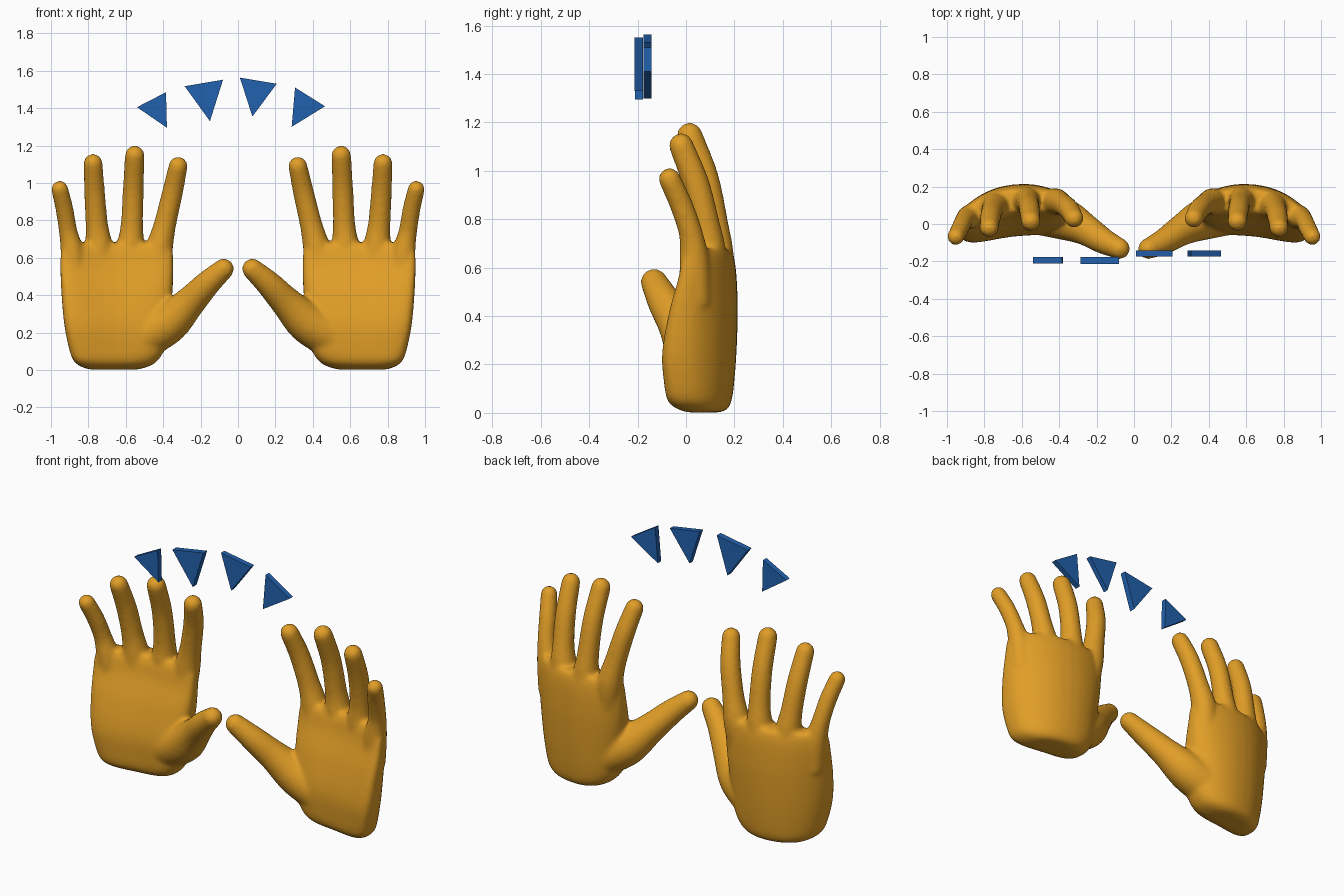
import bpy, bmesh
from math import cos, sin, pi, copysign
from mathutils import Vector

cube = bpy.data.objects.get("Cube")
if cube:
    bpy.data.objects.remove(cube, do_unlink=True)


def material(name, rgb):
    m = bpy.data.materials.new(name)
    m.use_nodes = True
    m.diffuse_color = (*rgb, 1)
    m.node_tree.nodes["Principled BSDF"].inputs["Base Color"].default_value = (*rgb, 1)
    return m


skin = material("golden skin", (0.75, 0.34, 0.02))
blue = material("blue", (0.016, 0.12, 0.42))


def smooth_rows(rows, steps=6):
    """Catmull-Rom interpolation of any tuples."""
    p = [Vector(r) for r in rows]
    p = [p[0] * 2 - p[1]] + p + [p[-1] * 2 - p[-2]]
    out = []
    for i in range(1, len(p) - 2):
        a, b, c, d = p[i - 1:i + 3]
        for s in range(steps):
            t = s / steps
            out.append(0.5 * (2 * b + (c - a) * t + (2 * a - 5 * b + 4 * c - d) * t**2
                              + (3 * b - a - 3 * c + d) * t**3))
    return out + [p[-2]]


def loft(bm, rings):
    loops = [[bm.verts.new(co) for co in ring] for ring in rings]
    n = len(loops[0])
    for a, b in zip(loops, loops[1:]):
        for i in range(n):
            j = (i + 1) % n
            bm.faces.new((a[i], a[j], b[j], b[i]))
    bm.faces.new(loops[0][::-1])
    bm.faces.new(loops[-1])


def digit(bm, rows):
    """Tapered tube through (x, y, z, radius) with a round tip."""
    pts = smooth_rows(rows)
    centres = [Vector(p[:3]) for p in pts]
    rings = []
    for i, (c, p) in enumerate(zip(centres, pts)):
        axis = (centres[min(i + 1, len(pts) - 1)] - centres[max(i - 1, 0)]).normalized()
        u = axis.cross(Vector((0, 1, 0))).normalized()
        v = axis.cross(u)
        rings.append([c + p[3] * (u * cos(k * pi / 12) + v * sin(k * pi / 12))
                      for k in range(24)])
    loft(bm, rings)
    tip = bmesh.ops.create_uvsphere(bm, u_segments=24, v_segments=16, radius=pts[-1][3])
    bmesh.ops.translate(bm, verts=tip["verts"], vec=centres[-1])


def palm(bm, rows):
    """Rounded, arched slices from (z, inner x, outer x, front y, back y)."""
    rings = []
    for z, x0, x1, y0, y1 in smooth_rows(rows):
        ring = []
        for k in range(48):
            c, s = cos(k * pi / 24), sin(k * pi / 24)
            x = (x0 + x1) / 2 + (x1 - x0) / 2 * copysign(abs(c)**0.75, c)
            y = (y0 + y1) / 2 + (y1 - y0) / 2 * copysign(abs(s)**0.75, s)
            arch = 0.85 if x > 0.58 else 0.5
            ring.append((x, y - arch * (x - 0.58)**2, z))
        rings.append(ring)
    loft(bm, rings)


PALM = [(0.002, 0.54, 0.79, 0.02, 0.15), (0.018, 0.48, 0.84, -0.02, 0.175),
        (0.05, 0.43, 0.88, -0.05, 0.19), (0.12, 0.39, 0.905, -0.06, 0.2),
        (0.25, 0.37, 0.93, -0.06, 0.21), (0.42, 0.35, 0.945, -0.02, 0.215),
        (0.56, 0.345, 0.95, 0.03, 0.21), (0.64, 0.35, 0.945, 0.05, 0.2),
        (0.68, 0.37, 0.92, 0.07, 0.185)]
DIGITS = [
    # index, middle, ring, little finger, thumb
    [(0.44, 0.11, 0.5, 0.07), (0.42, 0.12, 0.65, 0.072), (0.39, 0.11, 0.78, 0.06),
     (0.35, 0.08, 0.95, 0.056), (0.32, 0.03, 1.09, 0.051)],
    [(0.58, 0.12, 0.5, 0.07), (0.575, 0.125, 0.65, 0.073), (0.567, 0.115, 0.78, 0.06),
     (0.56, 0.08, 0.97, 0.056), (0.552, 0.015, 1.147, 0.053)],
    [(0.735, 0.09, 0.5, 0.07), (0.742, 0.095, 0.65, 0.073), (0.755, 0.08, 0.78, 0.06),
     (0.767, 0.04, 0.95, 0.056), (0.775, -0.02, 1.105, 0.051)],
    [(0.87, 0.04, 0.45, 0.065), (0.885, 0.035, 0.62, 0.063), (0.908, 0.02, 0.74, 0.05),
     (0.928, -0.02, 0.86, 0.048), (0.953, -0.068, 0.967, 0.046)],
    [(0.5, 0.06, 0.18, 0.12), (0.37, 0.025, 0.255, 0.112), (0.26, -0.03, 0.36, 0.085),
     (0.165, -0.09, 0.46, 0.07), (0.077, -0.132, 0.54, 0.056)],
]


def hand(name, side):
    bm = bmesh.new()
    palm(bm, PALM)
    for rows in DIGITS:
        digit(bm, rows)
    bmesh.ops.scale(bm, verts=bm.verts, vec=(side, 1, 1))
    bmesh.ops.recalc_face_normals(bm, faces=bm.faces)
    me = bpy.data.meshes.new(name)
    bm.to_mesh(me)
    bm.free()
    me.materials.append(skin)
    ob = bpy.data.objects.new(name, me)
    bpy.context.collection.objects.link(ob)
    # Fuse the parts and soften the webbing
    fuse = ob.modifiers.new("fuse", 'REMESH')
    fuse.mode = 'VOXEL'
    fuse.voxel_size = 0.011
    fuse.use_smooth_shade = True
    soft = ob.modifiers.new("soften", 'SMOOTH')
    soft.factor = 0.5
    soft.iterations = 12


hand("left_hand", 1)
hand("right_hand", -1)


def plate(name, corners, y0, y1):
    """Flat triangular plate from front outline (x, z) corners."""
    bm = bmesh.new()
    loft(bm, [[(x, y, z) for x, z in corners] for y in (y0, y1)])
    bmesh.ops.recalc_face_normals(bm, faces=bm.faces)
    me = bpy.data.meshes.new(name)
    bm.to_mesh(me)
    bm.free()
    me.materials.append(blue)
    bpy.context.collection.objects.link(bpy.data.objects.new(name, me))


# Arc of triangles above the hands
plate("outer_right_triangle", [(-0.54, 1.405), (-0.385, 1.485), (-0.38, 1.295)], -0.21, -0.177)
plate("inner_right_triangle", [(-0.285, 1.517), (-0.08, 1.552), (-0.15, 1.33)], -0.213, -0.177)
plate("inner_left_triangle", [(0.01, 1.563), (0.207, 1.53), (0.077, 1.355)], -0.175, -0.143)
plate("outer_left_triangle", [(0.305, 1.51), (0.465, 1.41), (0.287, 1.3)], -0.175, -0.143)
